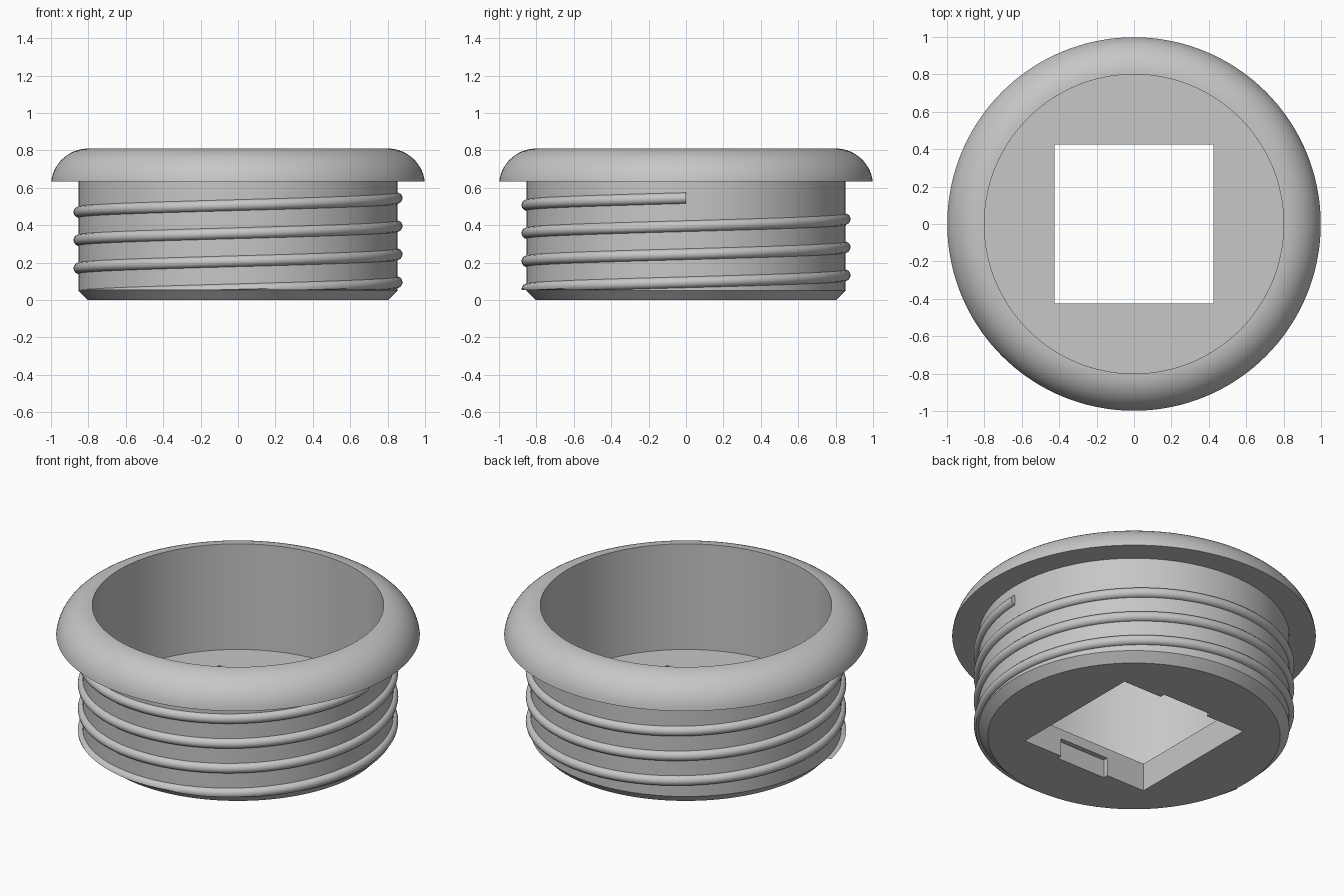
import bpy
import bmesh
from math import sin, cos, pi, radians, tau

cube = bpy.data.objects.get("Cube")
if cube:
    bpy.data.objects.remove(cube, do_unlink=True)

SEGMENTS = 144
FLOOR_Z, RIM_Z, TOP_Z = 0.17, 0.635, 0.81
BORE_R, SHAFT_R, CHAMFER = 0.80, 0.853, 0.05
HOLE = 0.85

grey = bpy.data.materials.new("light grey plastic")
grey.use_nodes = True
grey.diffuse_color = (0.57, 0.57, 0.57, 1)
grey.node_tree.nodes["Principled BSDF"].inputs["Base Color"].default_value = grey.diffuse_color


def add_object(name, bm):
    bmesh.ops.recalc_face_normals(bm, faces=bm.faces)
    mesh = bpy.data.meshes.new(name)
    bm.to_mesh(mesh)
    bm.free()
    obj = bpy.data.objects.new(name, mesh)
    mesh.materials.append(grey)
    bpy.context.collection.objects.link(obj)
    return obj


def activate(obj):
    bpy.ops.object.select_all(action="DESELECT")
    obj.select_set(True)
    bpy.context.view_layer.objects.active = obj


def lathe(name, profile):
    bm = bmesh.new()
    verts = [bm.verts.new((r, 0, z)) for r, z in profile]
    edges = [bm.edges.new(pair) for pair in zip(verts, verts[1:])]
    bmesh.ops.spin(bm, geom=verts + edges, cent=(0, 0, 0), axis=(0, 0, 1),
                   angle=tau, steps=SEGMENTS, use_duplicate=False)
    bmesh.ops.remove_doubles(bm, verts=bm.verts, dist=0.0001)
    return add_object(name, bm)


def cut_box(target, size_x, size_y, bottom, top):
    bm = bmesh.new()
    bmesh.ops.create_cube(bm, size=1)
    bmesh.ops.scale(bm, vec=(size_x, size_y, top - bottom), verts=bm.verts)
    bmesh.ops.translate(bm, vec=(0, 0, (top + bottom) / 2), verts=bm.verts)
    cutter = add_object("cutter", bm)
    cutter.hide_render = True
    mod = target.modifiers.new("cut", "BOOLEAN")
    mod.operation = "DIFFERENCE"
    mod.solver = "EXACT"
    mod.object = cutter
    activate(target)
    bpy.ops.object.modifier_apply(modifier=mod.name)
    bpy.data.objects.remove(cutter, do_unlink=True)


# Hollow body with chamfered base and rounded overhanging rim
rim_r = 0.2
rim_mid = TOP_Z - rim_r
start = (RIM_Z - rim_mid) / rim_r
arc = [start + (pi / 2 - start) * i / 14 for i in range(15)]
profile = [(0, 0), (SHAFT_R - CHAMFER, 0), (SHAFT_R, CHAMFER), (SHAFT_R, RIM_Z)]
profile += [(BORE_R + rim_r * cos(a), rim_mid + rim_r * sin(a)) for a in arc[:-1]]
profile += [(BORE_R, TOP_Z), (BORE_R, FLOOR_Z), (0, FLOOR_Z)]
body = lathe("body", profile)

# Square hole through the floor, with snap recesses in its front and back walls
cut_box(body, HOLE, HOLE, -0.1, FLOOR_Z + 0.1)
cut_box(body, 0.33, HOLE + 0.06, -0.1, 0.11)

# Screw thread: a round section swept up a helix, cut flat above the chamfer
PITCH, THREAD_R, END_Z, CUT_Z = 0.15, 0.03, 0.545, CHAMFER + 0.004
turns = (END_Z - CUT_Z + THREAD_R) / PITCH
steps, sides = int(turns * SEGMENTS), 14
bm = bmesh.new()
rings = []
for i in range(steps + 1):
    back = turns * (1 - i / steps)
    angle = -back * tau
    ring = []
    for k in range(sides):
        a = tau * k / sides
        r = SHAFT_R - 0.003 + THREAD_R * cos(a)
        z = max(END_Z - back * PITCH + THREAD_R * sin(a), CUT_Z)
        ring.append(bm.verts.new((r * cos(angle), r * sin(angle), z)))
    rings.append(ring)
for low, high in zip(rings, rings[1:]):
    for k in range(sides):
        n = (k + 1) % sides
        bm.faces.new((low[k], low[n], high[n], high[k]))
bm.faces.new(rings[0])
bm.faces.new(rings[-1])
thread = add_object("screw_thread", bm)

for obj in (body, thread):
    activate(obj)
    bpy.ops.object.shade_smooth_by_angle(angle=radians(30))
